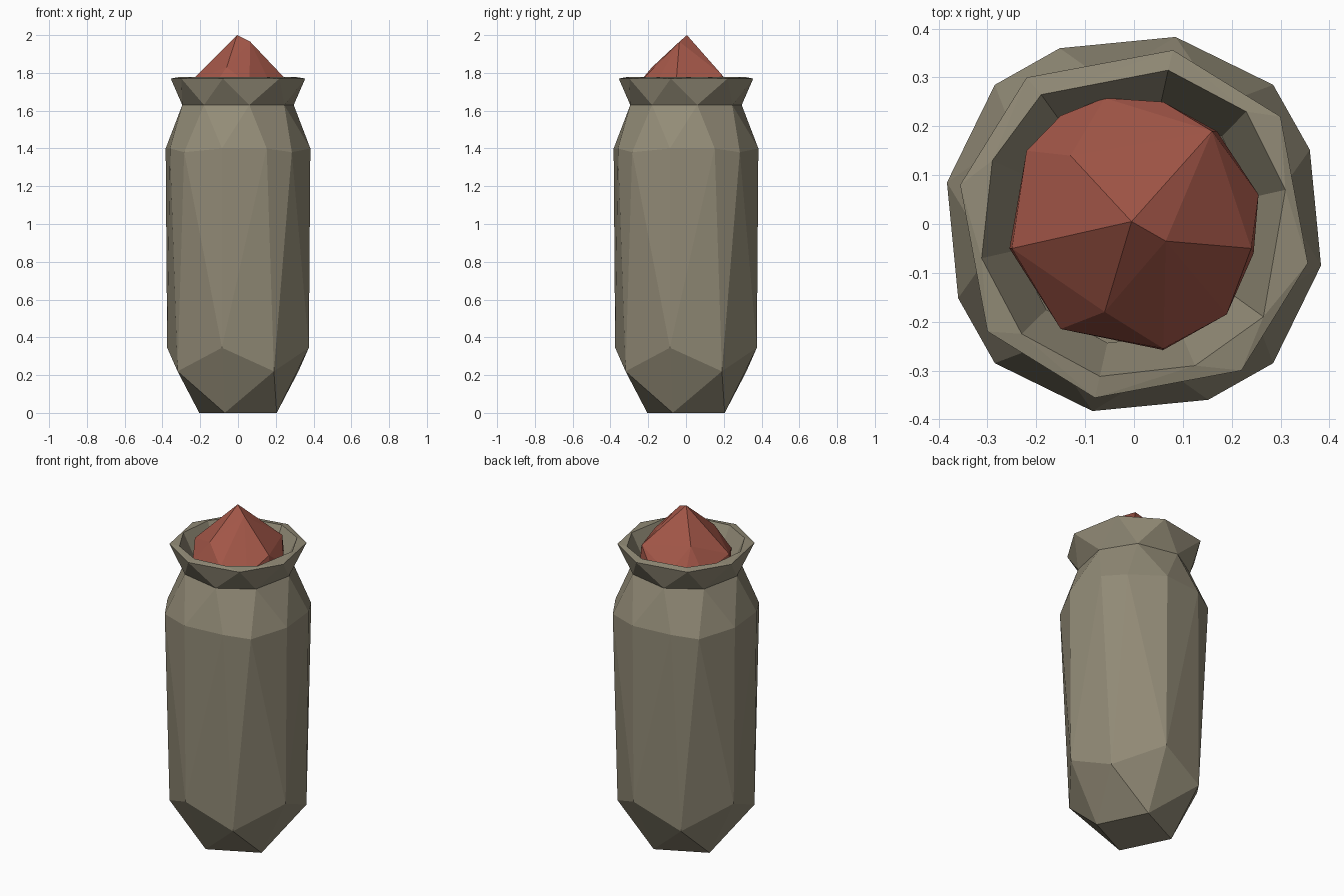
import bpy, bmesh
from mathutils import Vector

cube = bpy.data.objects.get("Cube")
if cube:
    bpy.data.objects.remove(cube, do_unlink=True)


def make_material(name, colour):
    mat = bpy.data.materials.new(name)
    mat.use_nodes = True
    mat.diffuse_color = colour
    mat.node_tree.nodes["Principled BSDF"].inputs["Base Color"].default_value = colour
    return mat


def finish(bm, name, mat):
    bmesh.ops.recalc_face_normals(bm, faces=bm.faces)
    mesh = bpy.data.meshes.new(name)
    bm.to_mesh(mesh)
    bm.free()
    mesh.materials.append(mat)
    obj = bpy.data.objects.new(name, mesh)
    bpy.context.collection.objects.link(obj)
    return obj


def quarter_turns(*points):
    """Repeat each point four times around the vertical axis."""
    ring = []
    for x, y, z in points:
        for _ in range(4):
            ring.append(Vector((x, y, z)))
            x, y = -y, x
    return ring


def hull(points):
    bm = bmesh.new()
    for p in points:
        bm.verts.new(p)
    out = bmesh.ops.convex_hull(bm, input=bm.verts)
    unused = {v for v in out["geom_interior"] if isinstance(v, bmesh.types.BMVert)}
    bmesh.ops.delete(bm, geom=list(unused), context="VERTS")
    bmesh.ops.dissolve_limit(bm, angle_limit=0.02, verts=bm.verts, edges=bm.edges)
    return bm


def is_cap(face):
    return abs(face.normal.z) > 0.95


cloth = make_material("grey olive cloth", (0.29, 0.26, 0.185, 1))
red = make_material("brick red", (0.37, 0.095, 0.065, 1))

# Sack body: faceted hull of foot, lower bulge, shoulder and neck rings
NECK, RIM = 1.63, 1.77
neck = quarter_turns((0.06, -0.295, NECK), (-0.18, -0.245, NECK))
foot = quarter_turns((-0.07, -0.205, 0))
bulge = quarter_turns((-0.32, -0.19, 0.22), (-0.085, -0.375, 0.345))
shoulder = quarter_turns((-0.085, -0.383, 1.4), (0.152, -0.36, 1.4),
                         (0.285, -0.285, 1.38))
bm = hull(foot + bulge + shoulder + neck)
caps = [f for f in bm.faces if is_cap(f) and f.calc_center_median().z > 1]
bmesh.ops.delete(bm, geom=caps, context="FACES")
finish(bm, "sack_body", cloth)

# Flared collar: outer skin, flat lip and sloping inside
rim = quarter_turns((-0.08, -0.356, RIM), (0.22, -0.3, RIM))
bm = hull(neck + rim)
bmesh.ops.delete(bm, geom=[f for f in bm.faces if is_cap(f)], context="FACES")
outer_edges = [e for e in bm.edges if all(v.co.z > RIM - 0.01 for v in e.verts)]
inner_xy = [(0.07, 0.315), (0.23, 0.23), (0.31, 0.07), (0.265, -0.19),
            (0.125, -0.29), (-0.07, -0.312), (-0.23, -0.225),
            (-0.312, -0.07), (-0.29, 0.13), (-0.19, 0.265)]
lip = [bm.verts.new((x, y, RIM + 0.008)) for x, y in inner_xy]
throat = [bm.verts.new((x * 0.78, y * 0.78, NECK)) for x, y in inner_xy]
lip_edges = []
for i in range(len(lip)):
    j = (i + 1) % len(lip)
    bm.faces.new((lip[i], lip[j], throat[j], throat[i]))
    lip_edges.append(bm.edges.get((lip[i], lip[j])))
bmesh.ops.bridge_loops(bm, edges=outer_edges + lip_edges)
finish(bm, "sack_collar", cloth)

# Pointed red filling with two peaks, sunk into the collar
peaks = [(-0.005, 0.005, 2.0), (0.065, -0.035, 1.965)]
slopes = [(-0.13, 0.14, 1.84), (0.16, 0.19, 1.79), (-0.06, -0.18, 1.83),
          (-0.25, -0.05, 1.755), (0.24, -0.05, 1.78), (0.06, -0.255, 1.74)]
edge_xy = [(0.255, 0.06), (0.245, -0.06), (0.19, -0.185), (0.06, -0.258),
           (-0.15, -0.215), (-0.255, -0.05), (-0.22, 0.15),
           (-0.15, 0.222), (-0.06, 0.258), (0.06, 0.25), (0.17, 0.19)]
skirt = [(x, y, 1.7) for x, y in edge_xy]
base = [(x * 0.95, y * 0.95, 1.5) for x, y in edge_xy]
finish(hull([Vector(p) for p in peaks + slopes + skirt + base]), "red_filling", red)
